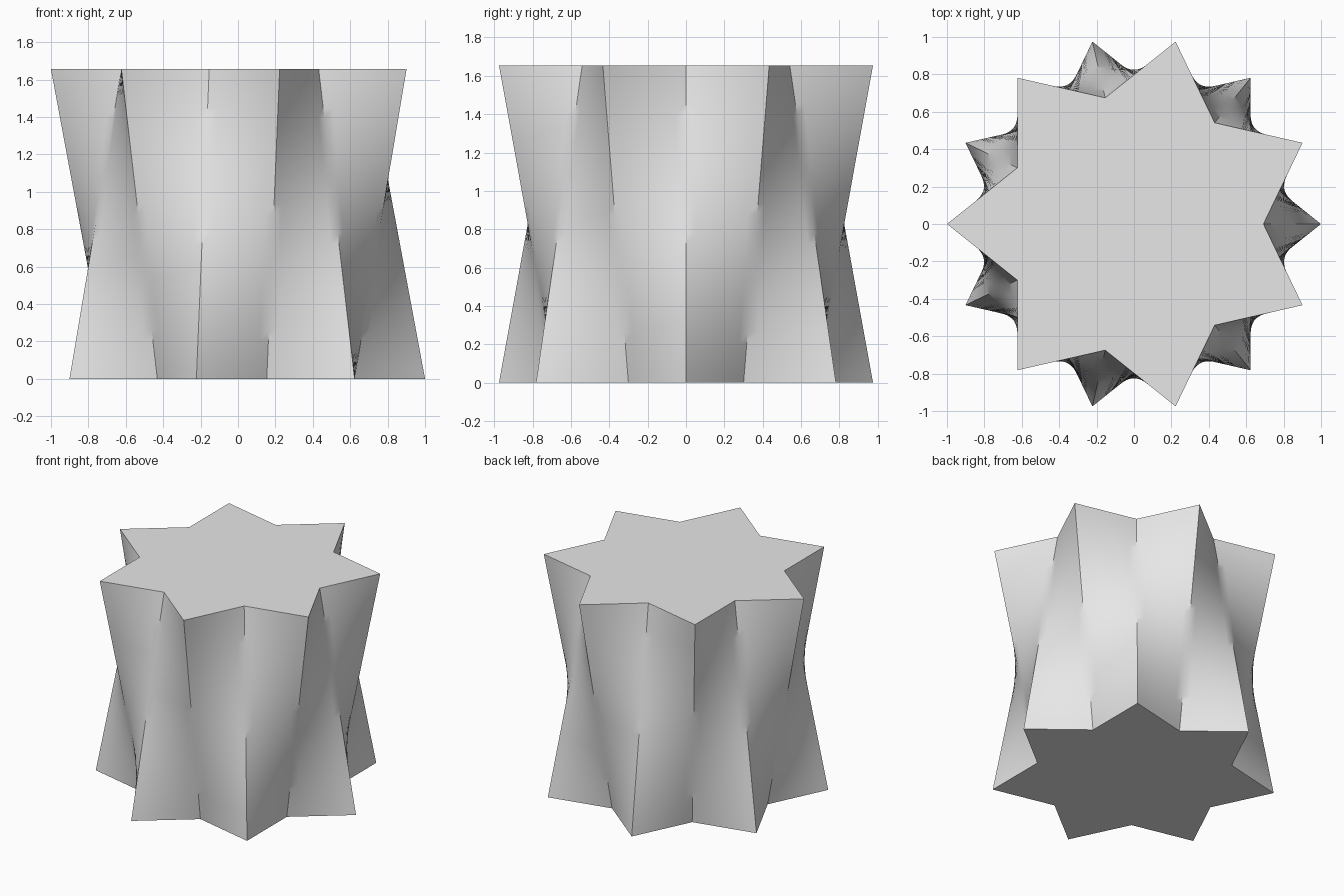
import bpy
import bmesh
import math
from mathutils import Vector

cube = bpy.data.objects.get("Cube")
if cube:
    bpy.data.objects.remove(cube, do_unlink=True)

POINTS = 7
HEIGHT = 1.655
OUTER = 1.0
INNER = math.cos(2 * math.pi / POINTS) / math.cos(math.pi / POINTS)
STEPS = 8      # divisions along each star edge
LEVELS = 32    # divisions up the wall

# Plain grey material
grey = bpy.data.materials.new("light_grey")
grey.use_nodes = True
colour = (0.8, 0.8, 0.8, 1)
grey.diffuse_color = colour
grey.node_tree.nodes["Principled BSDF"].inputs["Base Color"].default_value = colour


def corner(i, t):
    """Star corner i at height fraction t; tips and notches swap from base to top."""
    start, end = (OUTER, INNER) if i % 2 == 0 else (INNER, OUTER)
    r = start + (end - start) * t
    a = i * math.pi / POINTS
    return Vector((r * math.cos(a), r * math.sin(a), HEIGHT * t))


def ring(bm, t):
    """Closed star outline with evenly divided straight edges."""
    return [bm.verts.new(corner(i, t).lerp(corner(i + 1, t), s / STEPS))
            for i in range(2 * POINTS) for s in range(STEPS)]


# Lofted star prism: warped walls between two opposed stars
bm = bmesh.new()
rings = [ring(bm, k / LEVELS) for k in range(LEVELS + 1)]
n = len(rings[0])
for low, high in zip(rings, rings[1:]):
    for j in range(n):
        k = (j + 1) % n
        bm.faces.new((low[j], low[k], high[k], high[j]))

# Flat star caps
bm.faces.new(reversed(rings[0]))
bm.faces.new(rings[-1])

mesh = bpy.data.meshes.new("star_prism")
bm.to_mesh(mesh)
bm.free()
mesh.materials.append(grey)
prism = bpy.data.objects.new("star_prism", mesh)
bpy.context.collection.objects.link(prism)

# Smooth the walls, keep strong creases sharp
bpy.ops.object.select_all(action="DESELECT")
prism.select_set(True)
bpy.context.view_layer.objects.active = prism
bpy.ops.object.shade_smooth_by_angle(angle=math.radians(30))
